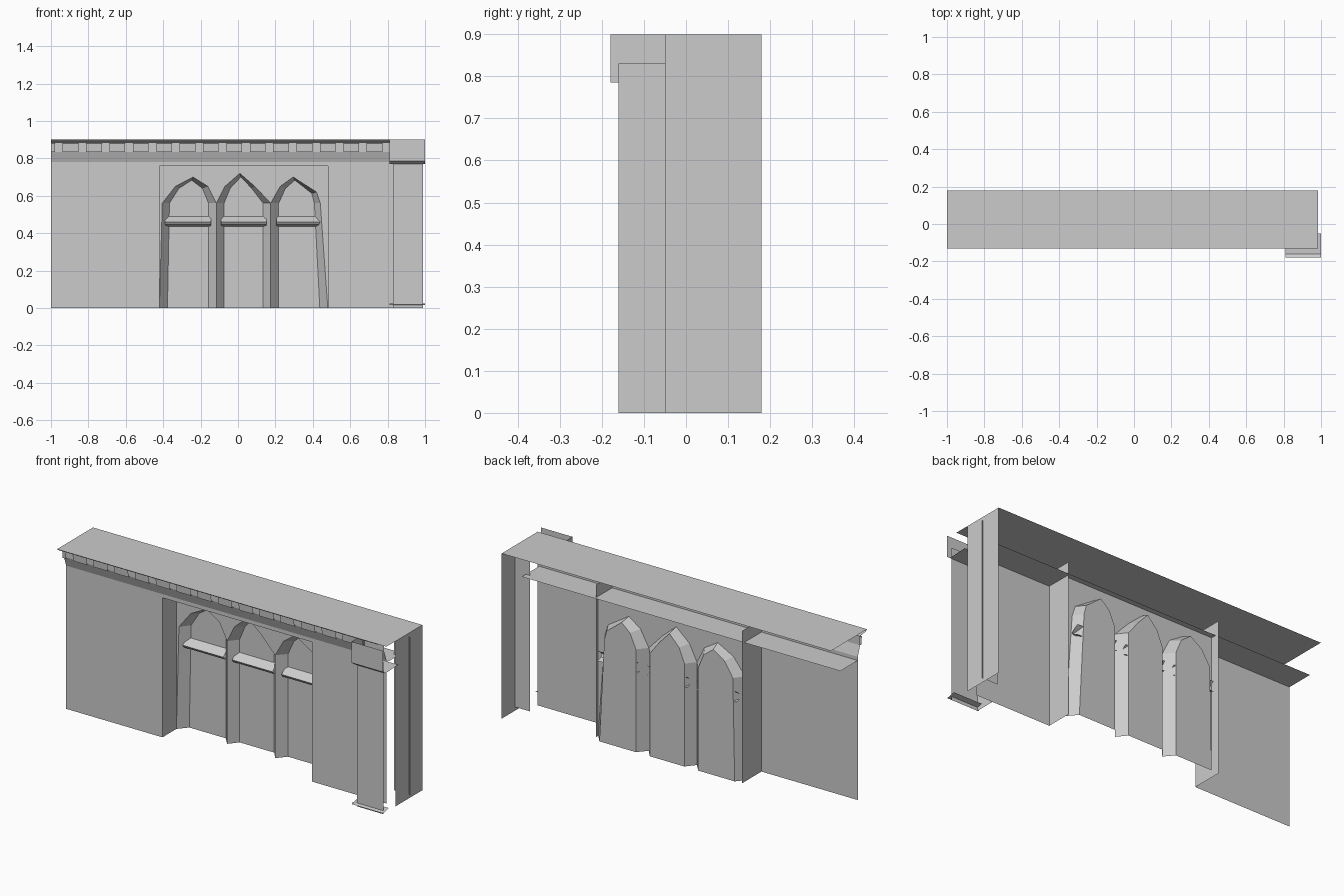
import bpy

if "Cube" in bpy.data.objects:
    bpy.data.objects.remove(bpy.data.objects["Cube"])


def shell(name, verts, faces):
    me = bpy.data.meshes.new(name)
    me.from_pydata(verts, [], faces)
    me.update()
    ob = bpy.data.objects.new(name, me)
    bpy.context.collection.objects.link(ob)
    return ob


def sweep_x(name, profile, x0, x1):
    """Open strip: a (y, z) profile carried along x."""
    n = len(profile)
    verts = [(x, y, z) for x in (x0, x1) for y, z in profile]
    return shell(name, verts, [(i, i + 1, n + i + 1, n + i) for i in range(n - 1)])


def sweep_z(name, path, z0, z1):
    """Open upright sheet: an (x, y) path carried up."""
    n = len(path)
    verts = [(x, y, z) for z in (z0, z1) for x, y in path]
    return shell(name, verts, [(i, i + 1, n + i + 1, n + i) for i in range(n - 1)])


def level(name, x0, x1, y0, y1, z):
    return shell(name, [(x0, y0, z), (x1, y0, z), (x1, y1, z), (x0, y1, z)], [(0, 1, 2, 3)])


WALL, FACE, BACK = -0.05, 0.07, 0.12   # y of wall, arch face, window panels
L, R, HEAD = -0.42, 0.48, 0.76         # recess opening

# Main wall, either side of the recess and above it
sweep_z("wall_left", [(-1, WALL), (L, WALL)], 0, HEAD)
sweep_z("wall_right", [(R, WALL), (0.93, WALL)], 0, HEAD)
sweep_x("frieze", [(WALL, HEAD), (WALL, 0.78), (-0.07, 0.835), (-0.07, 0.885),
                   (-0.12, 0.892), (-0.13, 0.9)], -1, 0.93)

# Roof sheet, recess ceiling and right end
level("roof", -1, 0.985, -0.13, 0.18, 0.9)
level("recess_ceiling", -1, 0.92, WALL, 0.1, HEAD)
sweep_z("end_wall", [(0.985, WALL), (0.985, 0.18)], 0, 0.9)
sweep_z("end_inner_strip", [(0.895, 0.065), (0.99, 0.065)], 0.02, 0.88)

# Recess side walls
for side, x in (("left", L), ("right", R)):
    sweep_z("reveal_" + side, [(x, WALL), (x, BACK if x < 0 else 0.09)], 0, 0.83)

# Dentils
for k in range(-1, 15):
    c = -0.895 + 0.125 * k
    x0, x1 = max(c - 0.042, -1), min(c + 0.042, 0.81)
    sweep_x("dentil", [(-0.07, 0.883), (-0.085, 0.88), (-0.082, 0.835), (-0.07, 0.835)], x0, x1)

# Three pointed windows: outer outline on the face, inner outline at the panel
windows = [
    [(-0.42, 0), (-0.405, 0.56), (-0.335, 0.65), (-0.24, 0.70), (-0.16, 0.65), (-0.115, 0.56), (-0.115, 0)],
    [(-0.115, 0), (-0.115, 0.56), (-0.07, 0.65), (0.01, 0.72), (0.09, 0.65), (0.175, 0.56), (0.175, 0)],
    [(0.175, 0), (0.175, 0.56), (0.225, 0.65), (0.295, 0.70), (0.42, 0.62), (0.44, 0.56), (0.48, 0)],
]
for outer in windows:
    n = len(outer)
    x0, x1 = outer[0][0], outer[-1][0]
    cx = (x0 + x1) / 2
    inner = [(cx + (x - cx) * 0.72, z if z <= 0.56 else 0.56 + (z - 0.56) * 0.88) for x, z in outer]
    # chamfered jambs and arch
    shell("window_jamb", [(x, FACE, z) for x, z in outer] + [(x, BACK, z) for x, z in inner],
          [(i, i + 1, n + i + 1, n + i) for i in range(n - 1)])
    shell("window_panel", [(x, BACK, z) for x, z in inner], [tuple(range(n))])
    # face above the arch
    shell("spandrel", [(x, FACE, z) for x, z in outer] + [(x, FACE, HEAD) for x, z in outer],
          [(i, i + 1, n + i + 1, n + i) for i in range(n - 1)])
    # sloped transom ledge
    sweep_x("transom", [(BACK, 0.49), (0.08, 0.46), (0.09, 0.445), (BACK, 0.435)],
            cx - 0.122, cx + 0.122)

# Corner pillar: left side and front
sweep_z("pillar", [(0.83, WALL), (0.83, -0.16), (0.99, -0.16)], 0, 0.83)

# Pillar capital
sweep_z("capital", [(0.81, WALL), (0.81, -0.18), (1.0, -0.18)], 0.785, 0.9)
sweep_x("capital_underside", [(-0.18, 0.785), (-0.16, 0.77), (WALL, 0.775)], 0.81, 1.0)

# Pillar plinth: thin skirt around the foot
sweep_x("plinth_front", [(-0.18, 0.015), (-0.13, 0.025)], 0.81, 1.0)
level("plinth_side", 0.81, 0.83, -0.18, WALL, 0.02)
